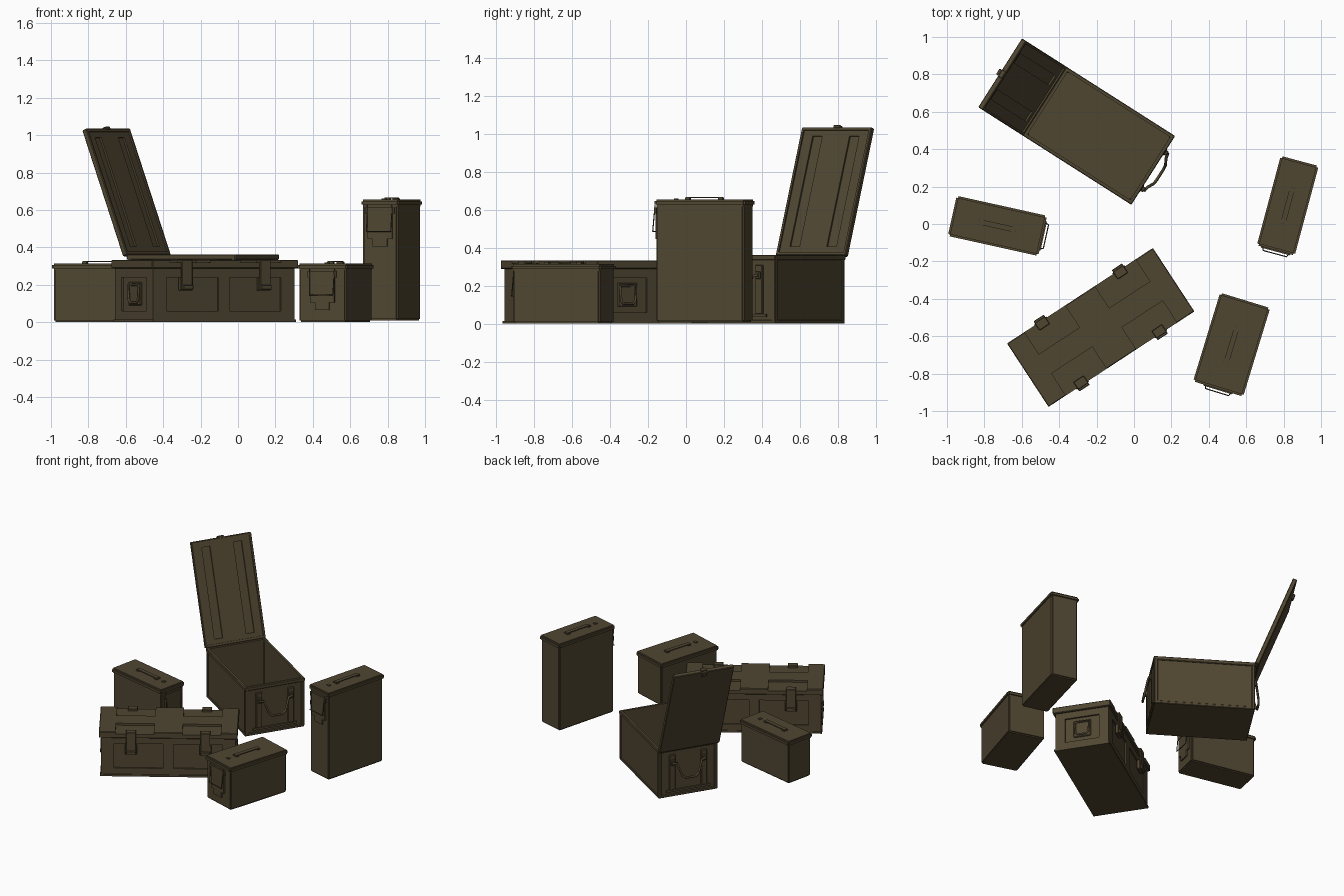
import bpy, bmesh, math
from mathutils import Matrix, Vector

if "Cube" in bpy.data.objects:
    bpy.data.objects.remove(bpy.data.objects["Cube"])

olive = bpy.data.materials.new("olive_drab")
olive.diffuse_color = (0.080, 0.061, 0.031, 1)
olive.use_nodes = True
olive.node_tree.nodes["Principled BSDF"].inputs["Base Color"].default_value = olive.diffuse_color


def frame(x, y, z, deg):
    return Matrix.Translation((x, y, z)) @ Matrix.Rotation(math.radians(deg), 4, 'Z')


def link(name, me):
    ob = bpy.data.objects.new(name, me)
    bpy.context.collection.objects.link(ob)
    return ob


def box(name, f, lo, hi, bevel=0.0, seg=1):
    """Box between two local corners, placed by frame f."""
    lo, hi = Vector(lo), Vector(hi)
    bm = bmesh.new()
    bmesh.ops.create_cube(bm, size=1)
    for v in bm.verts:
        v.co = Vector([(lo[i] + hi[i]) / 2 + v.co[i] * (hi[i] - lo[i]) for i in range(3)])
    if bevel:
        bmesh.ops.bevel(bm, geom=bm.edges[:], offset=bevel, segments=seg, affect='EDGES')
    bm.transform(f)
    me = bpy.data.meshes.new(name)
    bm.to_mesh(me)
    bm.free()
    me.materials.append(olive)
    return link(name, me)


def bake(ob):
    """Replace an object by its evaluated mesh."""
    dg = bpy.context.evaluated_depsgraph_get()
    me = bpy.data.meshes.new_from_object(ob.evaluated_get(dg))
    name = ob.name
    bpy.data.objects.remove(ob)
    return link(name, me)


def cut(ob, f, cutters):
    """Cut box-shaped recesses out of an object."""
    tools = []
    for lo, hi in cutters:
        t = box("cutter", f, lo, hi)
        t.hide_render = True
        tools.append(t)
        m = ob.modifiers.new("cut", 'BOOLEAN')
        m.operation, m.solver, m.object = 'DIFFERENCE', 'EXACT', t
    bpy.context.view_layer.update()
    ob = bake(ob)
    for t in tools:
        bpy.data.objects.remove(t)
    return ob


def wire(name, f, pts, r=0.006):
    cu = bpy.data.curves.new(name, 'CURVE')
    cu.dimensions = '3D'
    cu.bevel_depth, cu.bevel_resolution, cu.use_fill_caps = r, 1, True
    sp = cu.splines.new('POLY')
    sp.points.add(len(pts) - 1)
    for p, c in zip(sp.points, pts):
        p.co = (*(f @ Vector(c)), 1)
    cu.materials.append(olive)
    ob = link(name, cu)
    bpy.context.view_layer.update()
    return bake(ob)


# --- three closed cans: local +x is the latch end ---
def can(tag, f, w, h, length=0.495):
    a, b = length / 2, w / 2
    box(tag + "_body", f, (-a + .009, -b + .009, 0), (a - .009, b - .009, h - .02), .008, 2)
    box(tag + "_lid", f, (-a, -b, h - .037), (a, b, h), .01, 2)
    # carrying handle lying flat on the lid
    box(tag + "_handle", f, (-.10, -.014, h + .006), (.10, .014, h + .011))
    for s in (-1, 1):
        box(tag + "_handle_foot", f, (s * .09 - .012, -.018, h - .002), (s * .09 + .012, .018, h + .007))
    box(tag + "_lid_stop", f, (.145, -.012, h - .002), (.165, .012, h + .005))
    # stepped latch on the end
    box(tag + "_latch_bar", f, (a - .005, -.08, h - .075), (a + .006, .08, h - .042))
    box(tag + "_latch_plate", f, (a - .012, -.068, h - .21), (a + .003, .068, h - .07))
    box(tag + "_latch_tongue", f, (a - .012, -.04, h - .25), (a + .002, .04, h - .205))
    wire(tag + "_latch_wire", f, [(a + .004, -.07, h - .03), (a + .018, -.065, h - .17),
                                  (a + .018, .065, h - .17), (a + .004, .07, h - .03)], .003)


can("left_can", frame(-.73, -.01, 0, -12.5), .22, .315)
can("front_can", frame(.522, -.645, 0, -107), .28, .315)
can("tall_can", frame(.822, .098, .01, -105), .21, .645)

# --- long chest with four clasps ---
F = frame(-.178, -.553, 0, 33.2)
A, B = .466, .2025
panels = []
for s in (-1, 1):
    for u in (-.2, .2):
        panels.append(((u - .165, s * .187 - .01, .06), (u + .165, s * .187 + .01, .24)))
    panels.append(((s * .452 - .012, -.12, .06), (s * .452 + .012, .12, .24)))
body = box("chest_body", F, (-.452, -.187, .004), (.452, .187, .30))
cut(body, F, panels)
box("chest_base_rim", F, (-.458, -.193, 0), (.458, .193, .014))
lid = box("chest_lid", F, (-A, -B, .288), (A, B, .333), .004)
notches = []
for s in (-1, 1):
    for u in (-.225, .225):
        v = sorted((s * .062, s * .25))
        notches.append(((u - .13, v[0], .318), (u + .13, v[1], .36)))
cut(lid, F, notches)
for s in (-1, 1):
    for u in (-.25, .25):
        v = lambda p, q: sorted((s * p, s * q))
        for part, (p, q), z0, z1, w in (("hook", (.165, .213), .316, .334, .033),
                                        ("strap", (.2, .213), .19, .33, .033),
                                        ("base", (.185, .208), .17, .24, .04),
                                        ("lever", (.205, .224), .175, .20, .033)):
            y0, y1 = v(p, q)
            box("chest_clasp_" + part, F, (u - w, y0, z0), (u + w, y1, z1), .003)
    # pressed plate and loop handle on each end
    box("chest_end_plate", F, (s * .443 - .006, -.06, .09), (s * .443 + .006, .06, .215), .004)
    wire("chest_end_loop", F, [(s * .453, -.05, .20), (s * .456, -.045, .12), (s * .456, -.03, .105),
                               (s * .456, .03, .105), (s * .456, .045, .12), (s * .453, .05, .20),
                               (s * .453, -.05, .20)], .007)

# --- open crate: body, rims and end fittings ---
F = frame(-.188, .472, 0, -32.5)
body = box("crate_body", F, (-.336, -.21, 0), (.336, .21, .36), .004)
rim = box("crate_rim", F, (-.345, -.218, .335), (.345, .218, .362), .004)
cavity = [((-.325, -.199, .015), (.325, .199, .5))]
cut(body, F, cavity)
cut(rim, F, cavity)
base = box("crate_base_rim", F, (-.341, -.215, .0), (.341, .215, .02), .003)
for s in (-1, 1):
    for t in (-1, 1):
        box("crate_corner_post", F, (s * .33 - .012, t * .204 - .012, .005),
            (s * .33 + .012, t * .204 + .012, .345), .004)
        box("crate_end_strap", F, (s * .34 - .008, t * .115 - .022, .05),
            (s * .34 + .008, t * .115 + .022, .31), .004)
        box("crate_handle_lug", F, (s * .352 - .01, t * .115 - .014, .235),
            (s * .352 + .01, t * .115 + .014, .275), .004)
    box("crate_end_bar", F, (s * .339 - .006, -.16, .035), (s * .339 + .006, .16, .05))
    wire("crate_bail_handle", F, [(s * .362, -.12, .255), (s * .368, -.09, .25), (s * .385, -.06, .165),
                                  (s * .388, -.035, .145), (s * .388, .035, .145), (s * .385, .06, .165),
                                  (s * .368, .09, .25), (s * .362, .12, .255)], .008)

# --- crate lid, swung open past vertical ---
L = F @ Matrix.Translation((-.345, 0, .36)) @ Matrix.Rotation(math.radians(-111), 4, 'Y')
lid = box("crate_lid", L, (0, -.218, -.005), (.722, .218, .025), .004)
cuts = [((.018, -.203, -.03), (.705, .203, .004))]
cuts += [((.05, s * .115 - .03, -.03), (.675, s * .115 + .03, .014)) for s in (-1, 1)]
cut(lid, L, cuts)
box("crate_lid_catch", L, (.715, -.022, -.006), (.733, .022, .02), .003)
box("crate_lid_catch_tab", L, (.69, -.018, .02), (.728, .018, .038), .003)
wire("crate_hinge_pin", L, [(.0, -.2, .008), (.0, .2, .008)], .009)
